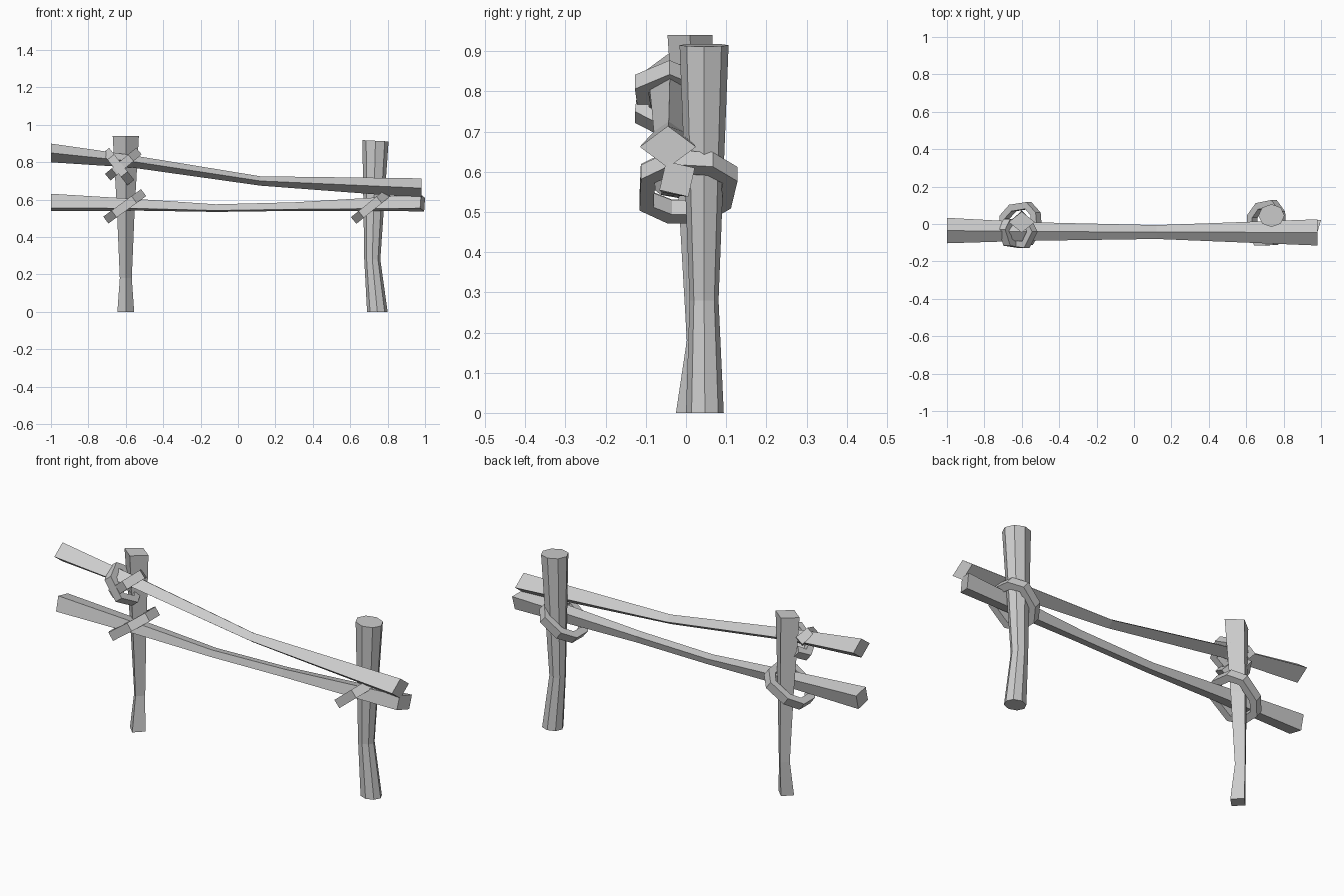
import bpy
from math import cos, sin, pi, radians
from mathutils import Vector

if "Cube" in bpy.data.objects:
    bpy.data.objects.remove(bpy.data.objects["Cube"])


def make(name, verts, faces):
    me = bpy.data.meshes.new(name)
    me.from_pydata(verts, [], faces)
    ob = bpy.data.objects.new(name, me)
    bpy.context.collection.objects.link(ob)
    bpy.ops.object.select_all(action='DESELECT')
    bpy.context.view_layer.objects.active = ob
    ob.select_set(True)
    bpy.ops.object.mode_set(mode='EDIT')
    bpy.ops.mesh.select_all(action='SELECT')
    bpy.ops.mesh.normals_make_consistent(inside=False)
    bpy.ops.object.mode_set(mode='OBJECT')
    return ob


def skin(name, rings, closed=False):
    n, m = len(rings[0]), len(rings)
    faces = []
    for i in range(m if closed else m - 1):
        a, b = i * n, (i + 1) % m * n
        for j in range(n):
            k = (j + 1) % n
            faces.append((a + j, a + k, b + k, b + j))
    if not closed:
        faces += [tuple(range(n)), tuple(range((m - 1) * n, m * n))]
    return make(name, [p for r in rings for p in r], faces)


def timber(name, axis, sides, turn, sections, end_slant=0.0):
    """Loft of polygons; section = (along, centre a, centre b, radius a, radius b)."""
    rings = []
    for i, (t, ca, cb, ra, rb) in enumerate(sections):
        slant = end_slant if i == len(sections) - 1 else 0
        ring = []
        for k in range(sides):
            ang = radians(turn) + 2 * pi * k / sides
            a, b = ra * cos(ang), rb * sin(ang)
            s = t + slant * a
            ring.append((s, ca + a, cb + b) if axis == 'x' else (ca + a, cb + b, s))
        rings.append(ring)
    return skin(name, rings)


def rope(name, centre, angle, path, width=0.046, thick=0.034, closed=True):
    """Square-section band along a path of (u, y) in a plane tilted about y."""
    c, a = Vector(centre), radians(angle)
    u, nrm, y = Vector((cos(a), 0, sin(a))), Vector((-sin(a), 0, cos(a))), Vector((0, 1, 0))
    pts = [Vector(p) for p in path]
    m, rings = len(pts), []
    for i, p in enumerate(pts):
        before = pts[i - 1] if closed or i else p
        after = pts[(i + 1) % m] if closed or i < m - 1 else p
        d = (after - before).normalized()
        o = Vector((d.y, -d.x)) * thick * 0.55
        rings.append([c + u * q.x + y * q.y + nrm * w
                      for q, w in ((p + o, -width / 2), (p + o, width / 2),
                                   (p - o, width / 2), (p - o, -width / 2))])
    return skin(name, rings, closed)


# Posts
timber("left_post", 'z', 4, 0, [
    (0, -0.6, 0.02, 0.045, 0.045), (0.18, -0.6, 0.037, 0.032, 0.035),
    (0.56, -0.6, 0.025, 0.048, 0.045), (0.94, -0.6, 0.01, 0.07, 0.056)])
timber("right_post", 'z', 8, 0, [
    (0, 0.745, 0.047, 0.055, 0.047), (0.28, 0.718, 0.045, 0.043, 0.036),
    (0.915, 0.735, 0.045, 0.07, 0.061)], -0.05)

# Rails
timber("upper_rail", 'x', 4, 0, [
    (-1, -0.035, 0.85, 0.068, 0.05), (-0.57, -0.04, 0.805, 0.05, 0.033),
    (0.12, -0.043, 0.70, 0.037, 0.025), (0.98, -0.045, 0.662, 0.07, 0.052)])
timber("lower_rail", 'x', 4, 32, [
    (-1, -0.04, 0.585, 0.058, 0.055), (-0.55, -0.038, 0.573, 0.045, 0.037),
    (-0.12, -0.035, 0.555, 0.032, 0.024), (0.3, -0.033, 0.563, 0.033, 0.027),
    (0.987, -0.022, 0.582, 0.052, 0.052)], 0.3)

# Lashings that circle a post and the lower rail
loop = [(-0.06, -0.098), (0.05, -0.095), (0.098, -0.03), (0.09, 0.06),
        (0.045, 0.11), (-0.05, 0.095), (-0.1, 0.04), (-0.1, -0.04)]
rope("right_lashing", (0.71, 0, 0.563), 39, loop)
rope("left_lashing", (-0.605, 0, 0.565), 36,
     [(u * 1.08, y * 0.9 if y > 0 else y) for u, y in loop])

# Crossed lashings on the upper rail, tucked into the post
arc = [(-0.05, 0.015), (-0.09, -0.03), (-0.055, -0.1),
       (0.045, -0.11), (0.09, -0.04), (0.05, 0.015)]
rope("cross_lashing_a", (-0.64, 0, 0.777), -52, arc, closed=False)
rope("cross_lashing_b", (-0.613, 0, 0.79), 40, arc, closed=False)
